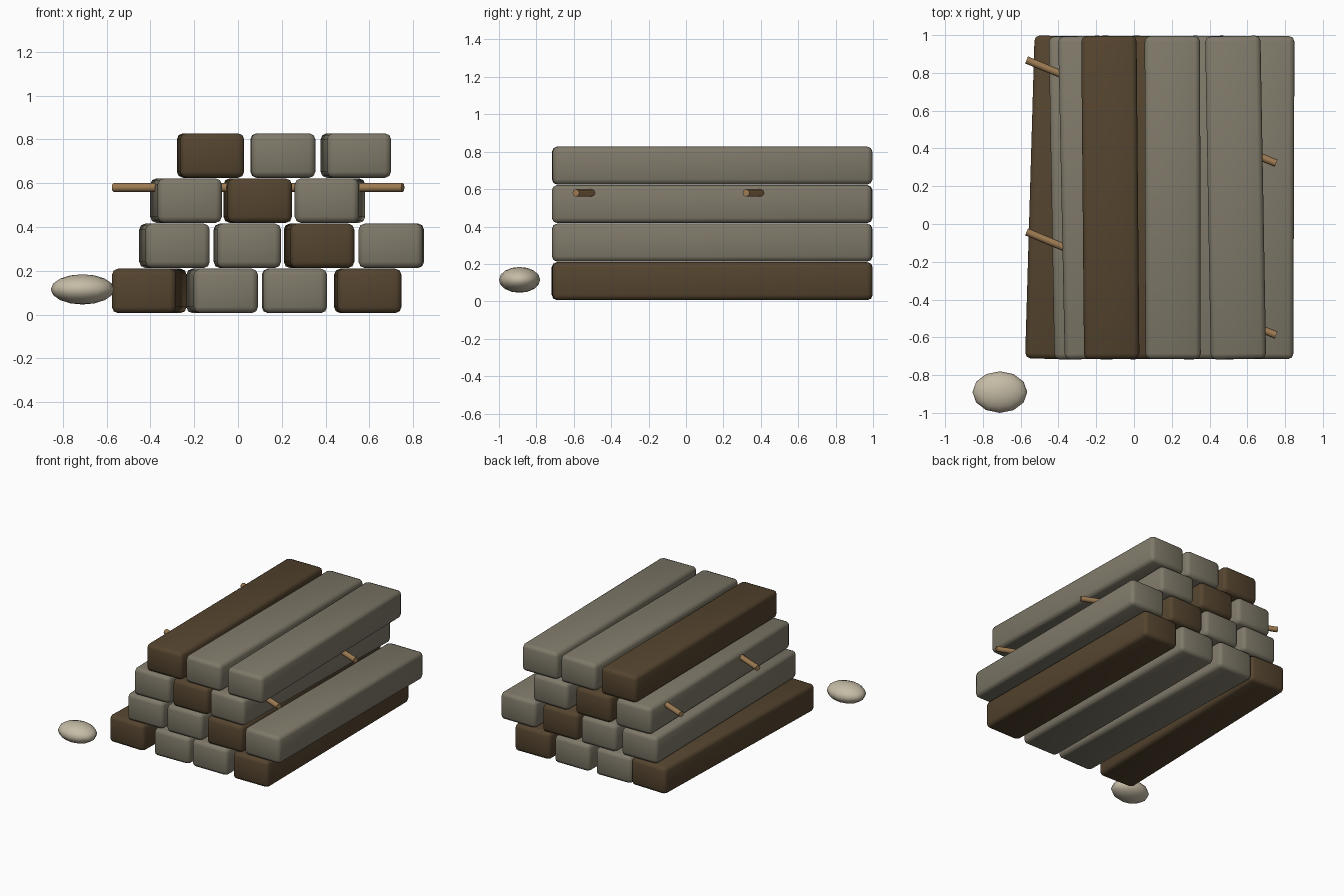
import bpy
import math

if "Cube" in bpy.data.objects:
    bpy.data.objects.remove(bpy.data.objects["Cube"], do_unlink=True)


def material(name, r, g, b):
    m = bpy.data.materials.new(name)
    m.use_nodes = True
    m.diffuse_color = (r, g, b, 1)
    m.node_tree.nodes["Principled BSDF"].inputs["Base Color"].default_value = (r, g, b, 1)
    return m


grey = material("weathered_grey_wood", 0.21, 0.19, 0.14)
brown = material("dark_brown_wood", 0.09, 0.058, 0.028)
tan = material("tan_wood", 0.34, 0.2, 0.085)
pale = material("pale_stone", 0.56, 0.5, 0.38)

FRONT, BACK = -0.715, 0.995
LENGTH = BACK - FRONT
WIDTH, HEIGHT, PITCH = 0.293, 0.203, 0.206


def beam(name, front_x, back_x, z, mat):
    """Chamfered timber whose centre line runs from front_x to back_x."""
    shift = back_x - front_x
    bpy.ops.mesh.primitive_cube_add(
        size=1, location=((front_x + back_x) / 2, (FRONT + BACK) / 2, z),
        rotation=(0, 0, -math.atan2(shift, LENGTH)))
    ob = bpy.context.object
    ob.name = name
    ob.scale = (WIDTH, LENGTH, HEIGHT)
    bpy.ops.object.transform_apply(location=False, rotation=False, scale=True)
    ob.data.materials.append(mat)
    bevel = ob.modifiers.new("soft_edges", "BEVEL")
    bevel.width = 0.028
    bevel.segments = 2
    bevel.limit_method = "NONE"
    bpy.ops.object.shade_smooth()


# Stacked timbers, bottom row first: front centre, back centre, colour
rows = [
    [(-0.43, -0.38, brown), (-0.055, -0.09, grey), (0.26, 0.255, grey), (0.6, 0.585, brown)],
    [(-0.275, -0.305, grey), (0.05, 0.035, grey), (0.385, 0.355, brown), (0.697, 0.703, grey)],
    [(-0.22, -0.255, grey), (0.1, 0.08, brown), (0.405, 0.435, grey)],
    [(-0.118, -0.133, brown), (0.207, 0.203, grey), (0.553, 0.523, grey)],
]
for level, row in enumerate(rows):
    for i, (fx, bx, mat) in enumerate(row):
        beam(f"timber_row{level + 1}_{i + 1}", fx, bx, 0.108 + PITCH * level, mat)

# Thin cross rods poking out of the third row
for name, y in (("front_cross_rod", -0.315), ("back_cross_rod", 0.595)):
    bpy.ops.mesh.primitive_cylinder_add(
        vertices=8, radius=0.02, depth=1.43, location=(0.092, y, 0.58),
        rotation=(0, math.pi / 2, 0))
    rod = bpy.context.object
    rod.name = name
    rod.rotation_euler = (math.pi / 8, math.pi / 2, 0)
    rod.rotation_mode = "XYZ"
    rod.data.materials.append(tan)
    bpy.ops.object.shade_smooth_by_angle(angle=math.radians(50))

# Flattened pebble beside the stack
bpy.ops.mesh.primitive_uv_sphere_add(segments=12, ring_count=8, radius=1,
                                     location=(-0.71, -0.89, 0.115))
pebble = bpy.context.object
pebble.name = "pebble"
pebble.scale = (0.145, 0.11, 0.069)
pebble.data.materials.append(pale)
bpy.ops.object.shade_smooth()
